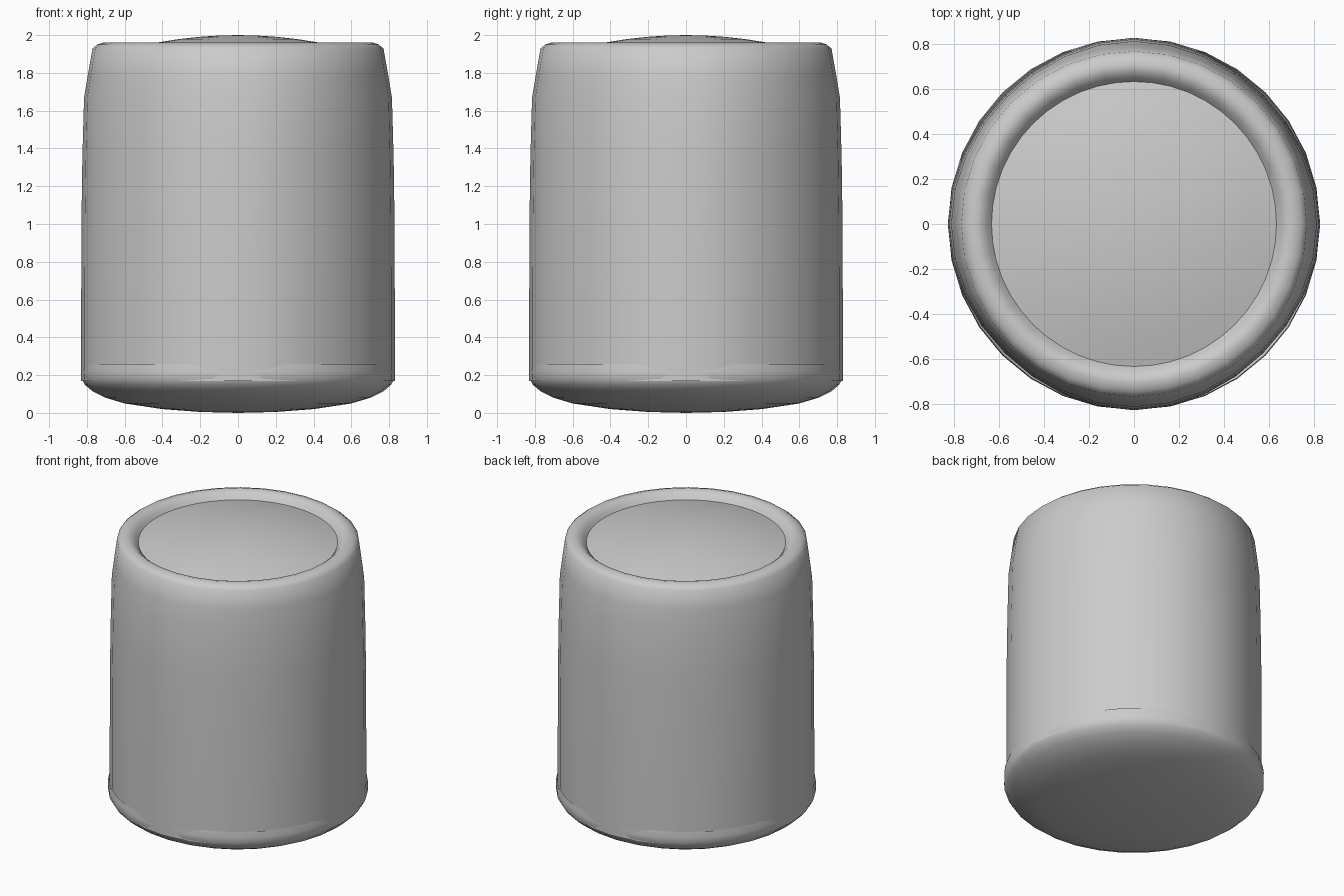
import bpy, bmesh, math

if "Cube" in bpy.data.objects:
    bpy.data.objects.remove(bpy.data.objects["Cube"])


def lathe(name, profile, segs=32, squeeze=None, angle=60):
    """Revolve (r, z) points about z; squeeze(z) pulls the diagonals in slightly."""
    bm = bmesh.new()
    rings = []
    for r, z in profile:
        if r == 0:
            rings.append([bm.verts.new((0, 0, z))])
            continue
        ring = []
        for i in range(segs):
            a = 2 * math.pi * i / segs
            k = r - (squeeze(z) * math.sin(2 * a) ** 2 if squeeze else 0)
            ring.append(bm.verts.new((k * math.cos(a), k * math.sin(a), z)))
        rings.append(ring)
    for lo, hi in zip(rings, rings[1:]):
        for i in range(segs):
            j = (i + 1) % segs
            if len(lo) == 1:
                bm.faces.new((lo[0], hi[j], hi[i]))
            elif len(hi) == 1:
                bm.faces.new((lo[i], lo[j], hi[0]))
            else:
                bm.faces.new((lo[i], lo[j], hi[j], hi[i]))
    mesh = bpy.data.meshes.new(name)
    bm.to_mesh(mesh)
    bm.free()
    ob = bpy.data.objects.new(name, mesh)
    bpy.context.collection.objects.link(ob)
    bpy.context.view_layer.objects.active = ob
    bpy.ops.object.select_all(action='DESELECT')
    ob.select_set(True)
    bpy.ops.object.shade_smooth_by_angle(angle=math.radians(angle))
    return ob


# Body wall with rolled rim, slightly narrower on the diagonals
lathe("body_wall", [
    (0.83, 0.17), (0.83, 0.6), (0.829, 1.0), (0.824, 1.35), (0.815, 1.67),
    (0.793, 1.80), (0.77, 1.93), (0.745, 1.95), (0.71, 1.962),
    (0.68, 1.955), (0.655, 1.935), (0.63, 1.90)],
    squeeze=lambda z: 0.016 * min(1, max(0, (1.93 - z) / 0.3)))

# Domed lid inside the rim
R = 0.635
lathe("domed_lid", [(R * i / 6, 2.0 - 0.216 * (R * i / 6) ** 2)
                    for i in range(6, -1, -1)], segs=48)

# Rounded base cap, fully circular
lathe("base_cap", [
    (0, 0), (0.2, 0.005), (0.4, 0.02), (0.6, 0.05), (0.7, 0.08),
    (0.77, 0.115), (0.81, 0.148), (0.828, 0.18), (0.829, 0.22), (0.824, 0.26)])
